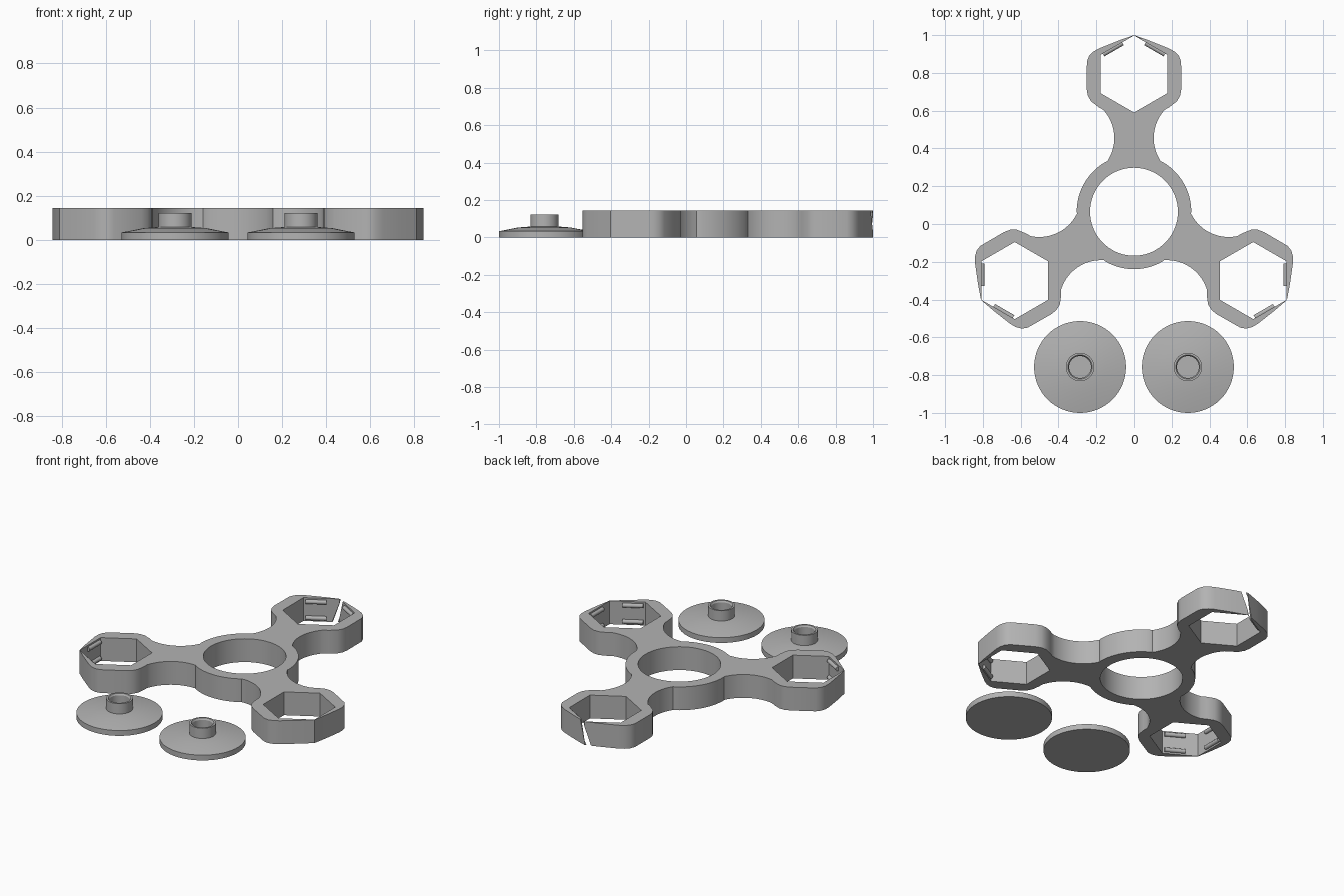
import bpy, bmesh
from math import sin, cos, pi, radians
from mathutils import Vector, Matrix

cube = bpy.data.objects.get("Cube")
if cube:
    bpy.data.objects.remove(cube)

HEIGHT = 0.145
HUB = Vector((0, 0.065, 0))
HUB_HOLE, HUB_RIM = 0.233, 0.304
ARM, HEX = 0.729, 0.204          # hub-to-pocket distance, pocket radius

grey = bpy.data.materials.new("plain_grey")
grey.use_nodes = True
grey.diffuse_color = (0.45, 0.45, 0.45, 1)
grey.node_tree.nodes["Principled BSDF"].inputs["Base Color"].default_value = grey.diffuse_color


def make_object(name, bm, smooth=30):
    bmesh.ops.recalc_face_normals(bm, faces=bm.faces)
    mesh = bpy.data.meshes.new(name)
    bm.to_mesh(mesh)
    bm.free()
    mesh.materials.append(grey)
    ob = bpy.data.objects.new(name, mesh)
    bpy.context.collection.objects.link(ob)
    shade(ob, smooth)
    return ob


def shade(ob, angle):
    bpy.ops.object.select_all(action='DESELECT')
    ob.select_set(True)
    bpy.context.view_layer.objects.active = ob
    bpy.ops.object.shade_smooth_by_angle(angle=radians(angle))


def prism(name, points, push):
    """Extrude a closed loop of points along the vector push."""
    bm = bmesh.new()
    face = bm.faces.new([bm.verts.new(p) for p in points])
    out = bmesh.ops.extrude_face_region(bm, geom=[face])
    moved = [v for v in out["geom"] if isinstance(v, bmesh.types.BMVert)]
    bmesh.ops.translate(bm, verts=moved, vec=push)
    return make_object(name, bm)


def ring(centre, radius, count, z):
    return [(centre.x + radius * sin(2 * pi * i / count),
             centre.y + radius * cos(2 * pi * i / count), z) for i in range(count)]


def cut(target, cutter):
    mod = target.modifiers.new("cut", 'BOOLEAN')
    mod.operation, mod.solver, mod.object = 'DIFFERENCE', 'EXACT', cutter
    bpy.context.view_layer.objects.active = target
    bpy.ops.object.modifier_apply(modifier=mod.name)
    bpy.data.objects.remove(cutter)


# One arm outline, right half, from the tip to the hub (relative to the hub)
half = [(0.08, 0.907), (0.185, 0.865), (0.215, 0.848), (0.238, 0.825), (0.25, 0.795),
        (0.251, 0.65), (0.245, 0.615), (0.228, 0.585), (0.19, 0.555)]
NECK = Vector((0.327, 0.39))
for i in range(15):              # concave neck
    a = radians(138 + i * 76 / 14)
    half.append((NECK.x + 0.222 * cos(a), NECK.y + 0.222 * sin(a)))
rim = [(HUB_RIM * sin(radians(a)), HUB_RIM * cos(radians(a))) for a in range(30, 91, 5)]
sector = [(-x, y) for x, y in reversed(half)] + [(0, 0.935)] + half + rim

# Three-armed body
turns = [Matrix.Rotation(radians(-120 * k), 4, 'Z') for k in range(3)]
outline = [HUB + t @ Vector((x, y, 0)) for t in turns for x, y in sector]
body = prism("spinner_body", outline, (0, 0, HEIGHT))
through = (0, 0, HEIGHT + 0.2)
cut(body, prism("hub_cutter", ring(HUB, HUB_HOLE, 72, -0.1), through))
for t in turns:
    pocket = HUB + t @ Vector((0, ARM, 0))
    cut(body, prism("pocket_cutter", ring(pocket, HEX, 6, -0.1), through))

# Slanted slit through the tip of the rear arm
slit = [(-0.04, 0.93, -0.01), (-0.012, 0.93, -0.01),
        (0.04, 0.93, HEIGHT + 0.01), (0.012, 0.93, HEIGHT + 0.01)]
cut(body, prism("slit_cutter", slit, (0, 0.2, 0)))
shade(body, 28)

# Clip ribs on the two outer walls of every pocket, near top and bottom
for t in turns:
    for side in (-1, 1):
        corner = Vector((side * HEX * cos(pi / 6), ARM + HEX / 2, 0))
        tip = Vector((0, ARM + HEX, 0))
        inward = Vector((-side * 0.5, -0.866, 0)) * 0.004
        start = HUB + t @ (corner.lerp(tip, 0.06) + inward)
        end = HUB + t @ (corner.lerp(tip, 0.64) + inward)
        for z in (0.022, HEIGHT - 0.022):
            bm = bmesh.new()
            bmesh.ops.create_cone(bm, cap_ends=True, segments=12, radius1=0.013,
                                  radius2=0.013, depth=(end - start).length)
            place = Matrix.Translation((start + end) / 2 + Vector((0, 0, z)))
            turn = (end - start).to_track_quat('Z', 'Y').to_matrix().to_4x4()
            bmesh.ops.transform(bm, matrix=place @ turn, verts=bm.verts)
            make_object("clip_rib", bm, 40)

# Two finger caps with a hollow stem
profile = [(0, 0), (0.243, 0), (0.243, 0.033), (0.14, 0.053), (0.075, 0.058), (0.075, 0.122),
           (0.064, 0.122), (0.058, 0.112), (0.058, 0.062), (0, 0.062)]
for name, x in (("left_finger_cap", 0.286), ("right_finger_cap", -0.286)):
    bm = bmesh.new()
    verts = [bm.verts.new((r, 0, z)) for r, z in profile]
    edges = [bm.edges.new(pair) for pair in zip(verts, verts[1:])]
    bmesh.ops.spin(bm, geom=verts + edges, cent=(0, 0, 0), axis=(0, 0, 1),
                   angle=2 * pi, steps=64, use_duplicate=False)
    bmesh.ops.remove_doubles(bm, verts=bm.verts, dist=0.0001)
    bmesh.ops.translate(bm, verts=bm.verts, vec=(x, -0.757, 0))
    make_object(name, bm, 20)
